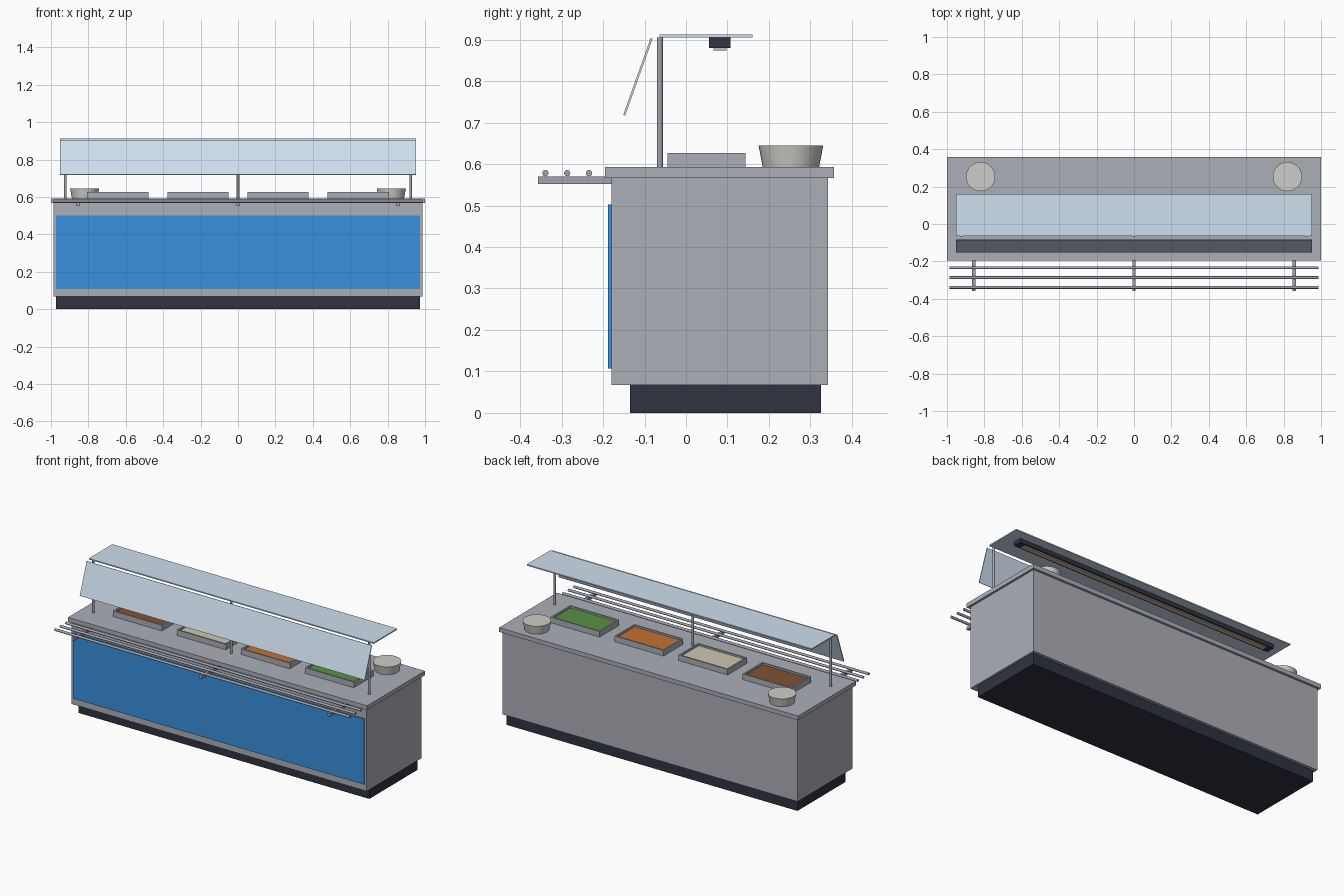
import bpy
import bmesh
import math

cube = bpy.data.objects.get("Cube")
if cube:
    bpy.data.objects.remove(cube, do_unlink=True)


def material(name, r, g, b, roughness=0.5):
    mat = bpy.data.materials.new(name)
    mat.use_nodes = True
    mat.diffuse_color = (r, g, b, 1)
    shader = mat.node_tree.nodes["Principled BSDF"]
    shader.inputs["Base Color"].default_value = (r, g, b, 1)
    shader.inputs["Roughness"].default_value = roughness
    return mat


steel = material("steel", 0.41, 0.43, 0.47, 0.35)
rail_steel = material("rail_steel", 0.36, 0.37, 0.43, 0.3)
dark = material("dark", 0.03, 0.033, 0.05)
blue = material("blue", 0.04, 0.29, 0.73)
glass = material("glass", 0.62, 0.74, 0.86, 0.1)
ceramic = material("ceramic", 0.63, 0.61, 0.58)
lamp_glow = material("lamp_glow", 0.6, 0.5, 0.38)
foods = [
    material("brown_food", 0.22, 0.085, 0.035),
    material("cream_food", 0.62, 0.57, 0.43),
    material("orange_food", 0.55, 0.17, 0.03),
    material("green_food", 0.1, 0.28, 0.06),
]


def box(name, x, y, z, mat):
    """Box from (min, max) pairs on each axis."""
    spans = (x, y, z)
    bpy.ops.mesh.primitive_cube_add(size=1, location=[(a + b) / 2 for a, b in spans])
    obj = bpy.context.object
    obj.name = name
    obj.scale = [b - a for a, b in spans]
    bpy.ops.object.transform_apply(location=False, rotation=False, scale=True)
    obj.data.materials.append(mat)
    return obj


def cone(name, r_low, r_high, depth, location, mat, rotation=(0, 0, 0), sides=24):
    bpy.ops.mesh.primitive_cone_add(vertices=sides, radius1=r_low, radius2=r_high,
                                    depth=depth, location=location, rotation=rotation)
    obj = bpy.context.object
    obj.name = name
    obj.data.materials.append(mat)
    bpy.ops.object.shade_smooth_by_angle(angle=math.radians(40))
    return obj


def span(half, centre=0):
    return (centre - half, centre + half)


COUNTER_TOP = 0.593

# Cabinet
box("plinth", span(0.973), (-0.135, 0.325), (0, 0.067), dark)
box("cabinet_body", span(0.987), (-0.18, 0.343), (0.067, 0.567), steel)
box("counter_top", span(1), (-0.195, 0.357), (0.567, COUNTER_TOP), steel)
box("front_panel", span(0.973), (-0.188, -0.18), (0.107, 0.502), blue)

# Food pans: boxes with a sunken top whose floor is the food
for i, food in enumerate(foods):
    x = (i - 1.5) * 0.428
    pan = box(f"food_pan_{i + 1}", span(0.164, x), (-0.045, 0.143),
              (COUNTER_TOP, 0.627), steel)
    pan.data.materials.append(food)
    bm = bmesh.new()
    bm.from_mesh(pan.data)
    top = max(bm.faces, key=lambda f: f.calc_center_median().z)
    bmesh.ops.inset_region(bm, faces=[top], thickness=0.013)
    inner = bmesh.ops.extrude_discrete_faces(bm, faces=[top])["faces"][0]
    bmesh.ops.translate(bm, verts=inner.verts, vec=(0, 0, -0.01))
    inner.material_index = 1
    bm.to_mesh(pan.data)
    bm.free()

# Bowls at both ends
for side, x in (("right", -0.82), ("left", 0.82)):
    cone(f"{side}_bowl", 0.068, 0.078, 0.052, (x, 0.253, COUNTER_TOP + 0.026),
         ceramic, sides=40)

# Sneeze guard posts
for side, x in (("right", -0.923), ("middle", 0), ("left", 0.923)):
    cone(f"{side}_post", 0.007, 0.007, 0.312, (x, -0.063, COUNTER_TOP + 0.156), rail_steel)

# Glass shelf and tilted front pane
box("top_glass", span(0.953), (-0.064, 0.16), (0.905, 0.912), glass)
low, high = (-0.149, 0.718), (-0.083, 0.903)
dy, dz = high[0] - low[0], high[1] - low[1]
pane = box("front_glass", span(0.953), span(0.0025), span(math.hypot(dy, dz) / 2), glass)
pane.location = (0, (low[0] + high[0]) / 2, (low[1] + high[1]) / 2)
pane.rotation_euler.x = -math.atan2(dy, dz)

# Lamp under the shelf
box("lamp_housing", span(0.88), (0.055, 0.107), (0.88, 0.905), dark)
box("lamp_strip", span(0.84), (0.066, 0.098), (0.874, 0.88), lamp_glow)

# Tray slide: three rails on three brackets
for i in range(3):
    cone(f"tray_rail_{i + 1}", 0.0075, 0.0075, 1.974, (0, -0.339 + i * 0.0525, 0.578),
         rail_steel, rotation=(0, math.pi / 2, 0), sides=20)
for side, x in (("right", -0.856), ("middle", 0), ("left", 0.856)):
    box(f"{side}_tray_bracket", span(0.009, x), (-0.357, -0.18), (0.552, 0.57), rail_steel)
